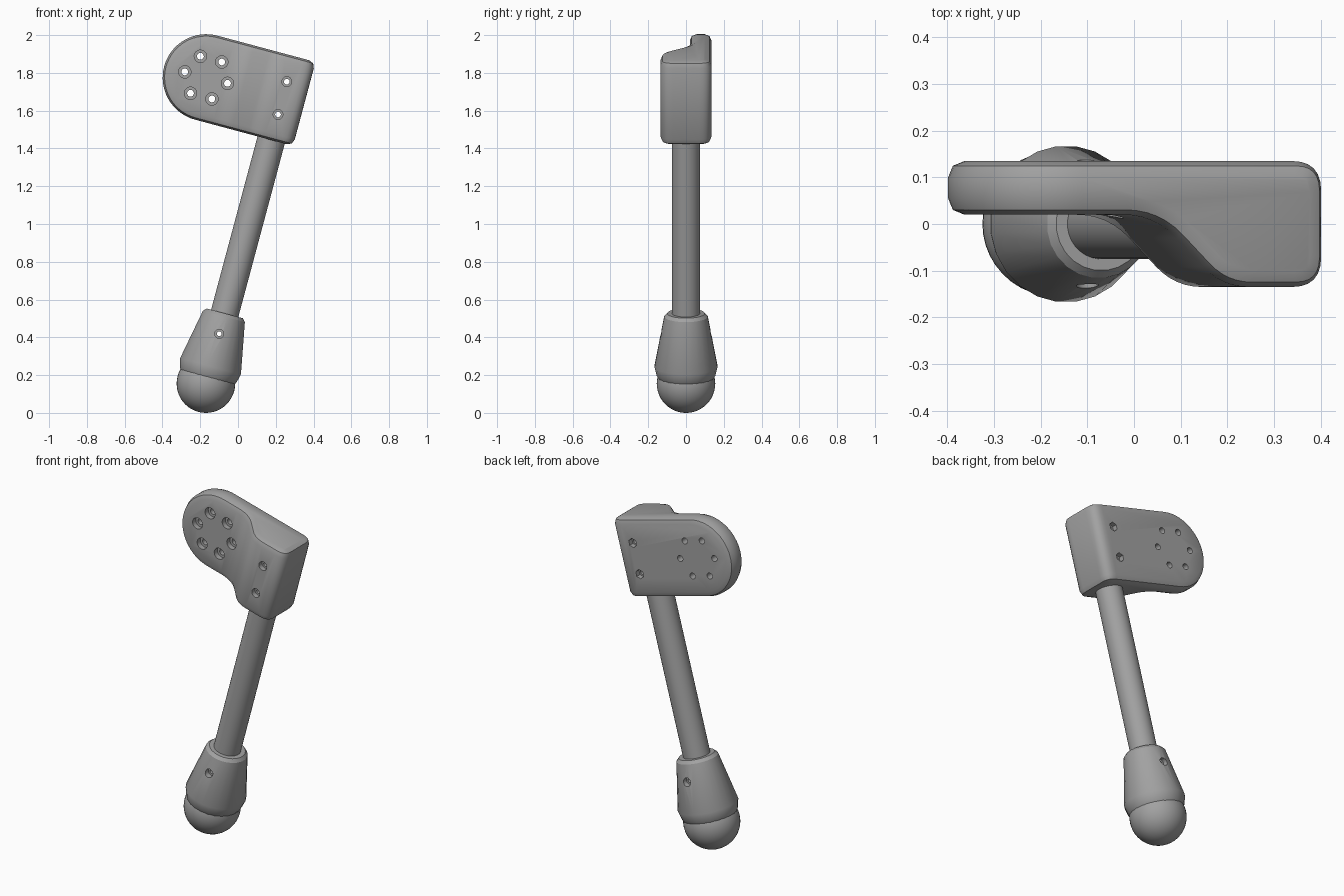
import bpy, bmesh, math
from mathutils import Matrix, Vector

cube = bpy.data.objects.get("Cube")
if cube:
    bpy.data.objects.remove(cube)

grey = bpy.data.materials.new("plain_grey")
grey.use_nodes = True
colour = (0.36, 0.36, 0.36, 1)
grey.diffuse_color = colour
grey.node_tree.nodes["Principled BSDF"].inputs["Base Color"].default_value = colour

# Everything is built upright around the ball centre, then leaned sideways
BALL = 0.155
LEAN = Matrix.Translation((-0.17, 0, BALL)) @ Matrix.Rotation(math.radians(15), 4, 'Y')
ALONG_Y = Matrix.Rotation(math.radians(-90), 4, 'X')   # lathe axis z -> y


def make_object(name, bm, helper=False):
    bmesh.ops.recalc_face_normals(bm, faces=bm.faces)
    mesh = bpy.data.meshes.new(name)
    bm.to_mesh(mesh)
    bm.free()
    mesh.materials.append(grey)
    ob = bpy.data.objects.new(name, mesh)
    bpy.context.collection.objects.link(ob)
    ob.matrix_world = LEAN
    ob.hide_render = helper
    return ob


def lathe(bm, profile, sides, matrix=Matrix()):
    """Closed solid of revolution from (radius, height) rings."""
    rings = []
    for r, h in profile:
        angles = [2 * math.pi * (i + 0.5) / sides for i in range(sides)]
        rings.append([bm.verts.new(matrix @ Vector((r * math.cos(a), r * math.sin(a), h)))
                      for a in angles])
    for low, high in zip(rings, rings[1:]):
        for i in range(sides):
            j = (i + 1) % sides
            bm.faces.new((low[i], low[j], high[j], high[i]))
    bm.faces.new(rings[0][::-1])
    bm.faces.new(rings[-1])


def prism(points, offset):
    """Solid made by sweeping a polygon along an offset."""
    bm = bmesh.new()
    face = bm.faces.new([bm.verts.new(p) for p in points])
    swept = bmesh.ops.extrude_face_region(bm, geom=[face])["geom"]
    bmesh.ops.translate(bm, vec=offset,
                        verts=[v for v in swept if isinstance(v, bmesh.types.BMVert)])
    return bm


def rounded(corners, steps=6):
    """Round each (x, y, reach) corner of a polygon."""
    out = []
    for i, (x, y, reach) in enumerate(corners):
        p = Vector((x, y))
        if not reach:
            out.append(p)
            continue
        a = p + (Vector(corners[i - 1][:2]) - p).normalized() * reach
        b = p + (Vector(corners[(i + 1) % len(corners)][:2]) - p).normalized() * reach
        for k in range(steps + 1):
            t = k / steps
            out.append(a * (1 - t) ** 2 + p * 2 * t * (1 - t) + b * t ** 2)
    return out


def apply(ob, kind, **settings):
    mod = ob.modifiers.new(kind, kind)
    for key, value in settings.items():
        setattr(mod, key, value)
    bpy.context.view_layer.update()
    bpy.context.view_layer.objects.active = ob
    bpy.ops.object.modifier_apply(modifier=mod.name)


def boolean(ob, cutter, operation='DIFFERENCE'):
    apply(ob, 'BOOLEAN', operation=operation, solver='EXACT', object=cutter)
    bpy.data.objects.remove(cutter)


def smooth(ob, degrees=32):
    bpy.ops.object.select_all(action='DESELECT')
    ob.select_set(True)
    bpy.context.view_layer.objects.active = ob
    bpy.ops.object.shade_smooth_by_angle(angle=math.radians(degrees))


# Bracket: stepped plan intersected with a round-ended outline
MID, HALF, END = 1.565, 0.23, -0.418
BACK, STEP, FRONT = 0.135, 0.02, -0.135
plan = rounded([(-0.9, BACK, 0), (-0.9, STEP, 0), (-0.25, STEP, 0.07),
                (-0.1, FRONT, 0.06), (0.12, FRONT, 0.065), (0.12, BACK, 0.065)])
bracket = make_object("bracket", prism([(p.x, p.y, 1.2) for p in plan], (0, 0, 0.8)))
outline = [(0.3, -0.4, MID - HALF), (0.3, -0.4, MID + HALF)]
for k in range(33):
    a = math.pi * (0.5 + k / 32)
    outline.append((END + HALF * math.cos(a), -0.4, MID + HALF * math.sin(a)))
boolean(bracket, make_object("outline_cutter", prism(outline, (0, 0.8, 0)), True), 'INTERSECT')
apply(bracket, 'BEVEL', width=0.035, segments=2, limit_method='ANGLE',
      angle_limit=math.radians(35), use_clamp_overlap=False)

# Bracket holes: a ring of six in the thin plate, two in the thick block
bm = bmesh.new()
for k in range(6):
    a = math.pi * k / 3
    spot = Matrix.Translation((END + 0.117 * math.cos(a), 0, MID + 0.117 * math.sin(a)))
    lathe(bm, [(0.033, -0.05), (0.033, STEP + 0.03), (0.018, STEP + 0.03), (0.018, 0.3)],
          20, spot @ ALONG_Y)
for dz in (-0.09, 0.09):
    lathe(bm, [(0.026, -0.3), (0.026, FRONT + 0.03), (0.015, FRONT + 0.03), (0.015, 0.3)],
          20, Matrix.Translation((0, 0, MID + dz)) @ ALONG_Y)
boolean(bracket, make_object("bolt_cutter", bm, True))
bm = bmesh.new()
for dz in (-0.09, 0.09):
    lathe(bm, [(0.027, BACK - 0.03), (0.027, 0.3)], 6,
          Matrix.Translation((0, 0, MID + dz)) @ ALONG_Y)
boolean(bracket, make_object("nut_cutter", bm, True))
smooth(bracket)

# Rod
bm = bmesh.new()
lathe(bm, [(0.075, 0.36), (0.075, 1.4)], 32)
smooth(make_object("rod", bm))

# Tapered foot socket with a cross bolt hole
bm = bmesh.new()
lathe(bm, [(0.15, 0.036), (0.157, 0.05), (0.168, 0.095), (0.116, 0.368), (0.1, 0.385)], 24)
socket = make_object("foot_socket", bm)
bm = bmesh.new()
lathe(bm, [(0.024, -0.3), (0.024, -0.105), (0.013, -0.105), (0.013, 0.105),
           (0.024, 0.105), (0.024, 0.3)], 20, Matrix.Translation((0, 0, 0.273)) @ ALONG_Y)
boolean(socket, make_object("socket_cutter", bm, True))
smooth(socket, 25)

# Ball foot
bm = bmesh.new()
bmesh.ops.create_uvsphere(bm, u_segments=40, v_segments=24, radius=BALL)
smooth(make_object("ball_foot", bm))
